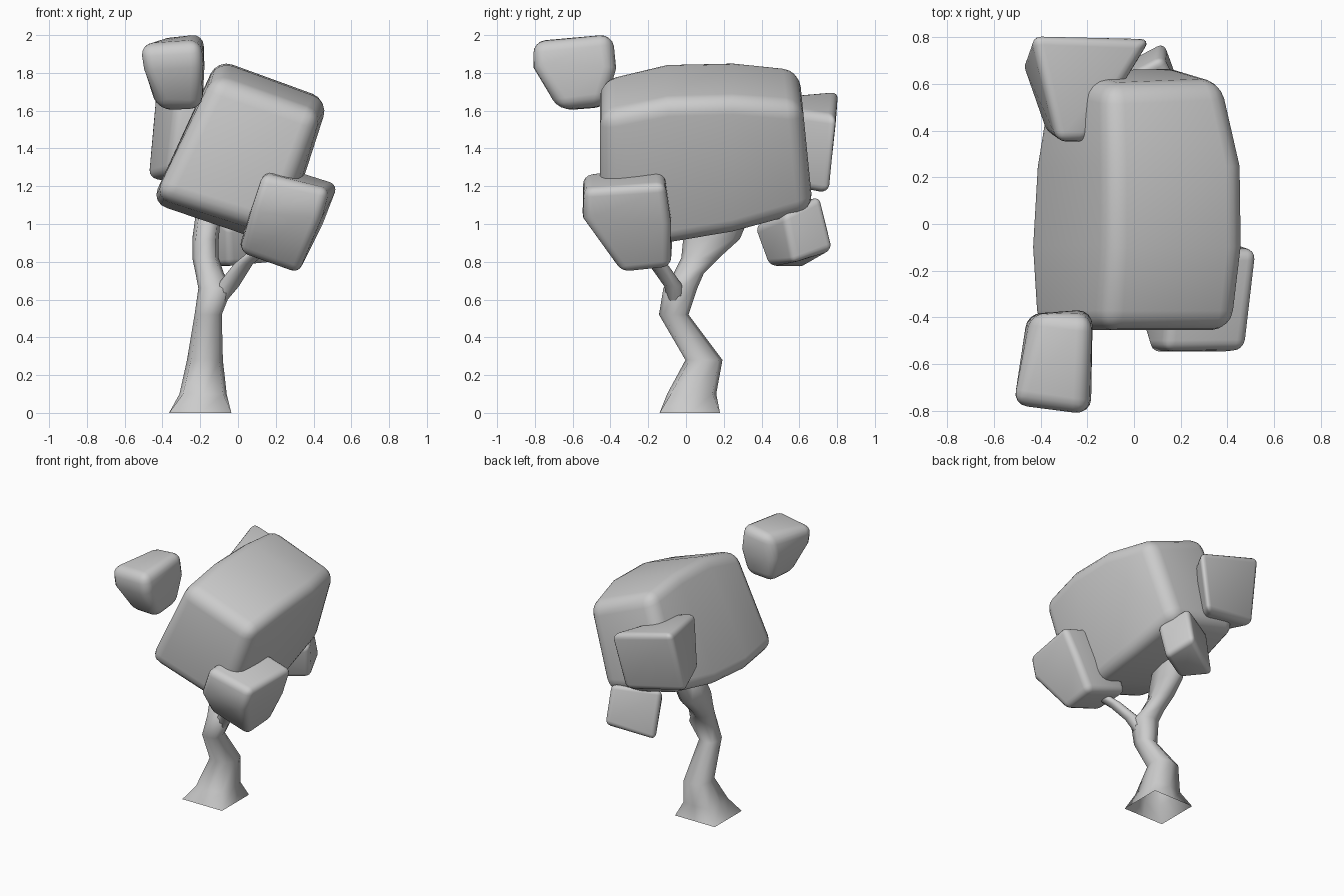
import bpy, bmesh, math


def loft(name, rings, bevel=0.0, open_base=False):
    """Skin a stack of equal-length point rings, cap the ends, round the edges."""
    bm = bmesh.new()
    vs = [[bm.verts.new(p) for p in ring] for ring in rings]
    n = len(rings[0])
    for a, b in zip(vs, vs[1:]):
        for i in range(n):
            j = (i + 1) % n
            bm.faces.new((a[i], a[j], b[j], b[i]))
    base = bm.faces.new(vs[0])
    bm.faces.new(vs[-1])
    bmesh.ops.recalc_face_normals(bm, faces=bm.faces)
    if open_base:
        bmesh.ops.delete(bm, geom=[base], context='FACES_ONLY')
    if bevel:
        sharp = [e for e in bm.edges if e.calc_face_angle(0) > math.radians(48)]
        bmesh.ops.bevel(bm, geom=sharp, offset=bevel, segments=4, profile=0.5,
                        affect='EDGES', clamp_overlap=True)
    me = bpy.data.meshes.new(name)
    bm.to_mesh(me)
    bm.free()
    ob = bpy.data.objects.new(name, me)
    bpy.context.collection.objects.link(ob)
    bpy.ops.object.select_all(action='DESELECT')
    ob.select_set(True)
    bpy.context.view_layer.objects.active = ob
    bpy.ops.object.shade_smooth_by_angle(angle=math.radians(85))
    return ob


def limb(name, path):
    """Eight-sided limb; each station is x, y, z, x radius, y radius, corner fullness."""
    square = [(1, 0), (1, 1), (0, 1), (-1, 1), (-1, 0), (-1, -1), (0, -1), (1, -1)]
    rings = []
    for x, y, z, rx, ry, c in path:
        rings.append([(x + u * rx * (c if u and v else 1),
                       y + v * ry * (c if u and v else 1), z) for u, v in square])
    return loft(name, rings, open_base=True)


# bent trunk running into the main branch
limb("trunk", [
    (-.2, .02, 0, .165, .16, 1), (-.185, .03, .1, .125, .13, .85),
    (-.175, .095, .28, .095, .098, .78), (-.158, -.065, .52, .072, .078, .75),
    (-.12, -.03, .66, .09, .09, .75), (-.15, .015, .74, .075, .08, .75),
    (-.172, .075, .82, .07, .1, .75), (-.172, .135, .92, .07, .15, .75),
    (-.15, .22, 1.12, .065, .15, .75)])

# thin side branch, its lower end buried in the trunk
limb("side_branch", [
    (-.14, -.05, .54, .035, .035, .75), (-.055, -.065, .67, .06, .05, .75),
    (.03, -.15, .79, .05, .05, .75), (.14, -.23, .88, .05, .05, .75)])

# large leaning foliage block, lofted front to back
main = []
for y, slant, pts in [
        (-.455, .0, [(-.44, 1.15), (-.13, 1.78), (.44, 1.58), (.2, .95)]),
        (-.1, .0, [(-.46, 1.11), (-.11, 1.865), (.48, 1.65), (.23, .88)]),
        (.25, .0, [(-.44, 1.12), (-.11, 1.873), (.475, 1.66), (.23, .94)]),
        (.6, .1, [(-.37, 1.18), (-.12, 1.84), (.39, 1.63), (.2, 1.06)])]:
    main.append([(x, y + slant * (1.8 - z), z) for x, z in pts])
loft("main_foliage", main, .085)

# small foliage blocks, rings from bottom to top
loft("upper_front_foliage", [
    [(-.42, -.67, 1.605), (-.19, -.67, 1.6), (-.19, -.43, 1.63), (-.42, -.42, 1.61)],
    [(-.51, -.775, 1.81), (-.185, -.815, 1.83), (-.175, -.37, 1.83), (-.46, -.38, 1.81)],
    [(-.535, -.77, 1.95), (-.2, -.82, 1.97), (-.18, -.4, 2.015), (-.42, -.37, 1.98)]], .065)

loft("lower_front_foliage", [
    [(.01, -.35, .85), (.32, -.34, .735), (.33, -.08, .765), (.0, -.07, .87)],
    [(.065, -.545, 1.07), (.44, -.545, 1.03), (.45, -.08, 1.0), (.07, -.08, 1.07)],
    [(.13, -.545, 1.265), (.48, -.54, 1.185), (.535, -.11, 1.21), (.17, -.12, 1.33)]], .045)

loft("upper_back_foliage", [
    [(-.37, .38, 1.27), (-.2, .38, 1.22), (-.02, .76, 1.155), (-.485, .69, 1.24)],
    [(-.33, .35, 1.67), (-.2, .35, 1.63), (.08, .795, 1.57), (-.44, .815, 1.71)]], .045)

loft("lower_back_foliage", [
    [(-.05, .43, .78), (.2, .57, .79), (.13, .785, .87), (-.18, .62, .765)],
    [(-.06, .355, .98), (.23, .52, 1.05), (.12, .715, 1.15), (-.19, .55, 1.12)]], .035)
